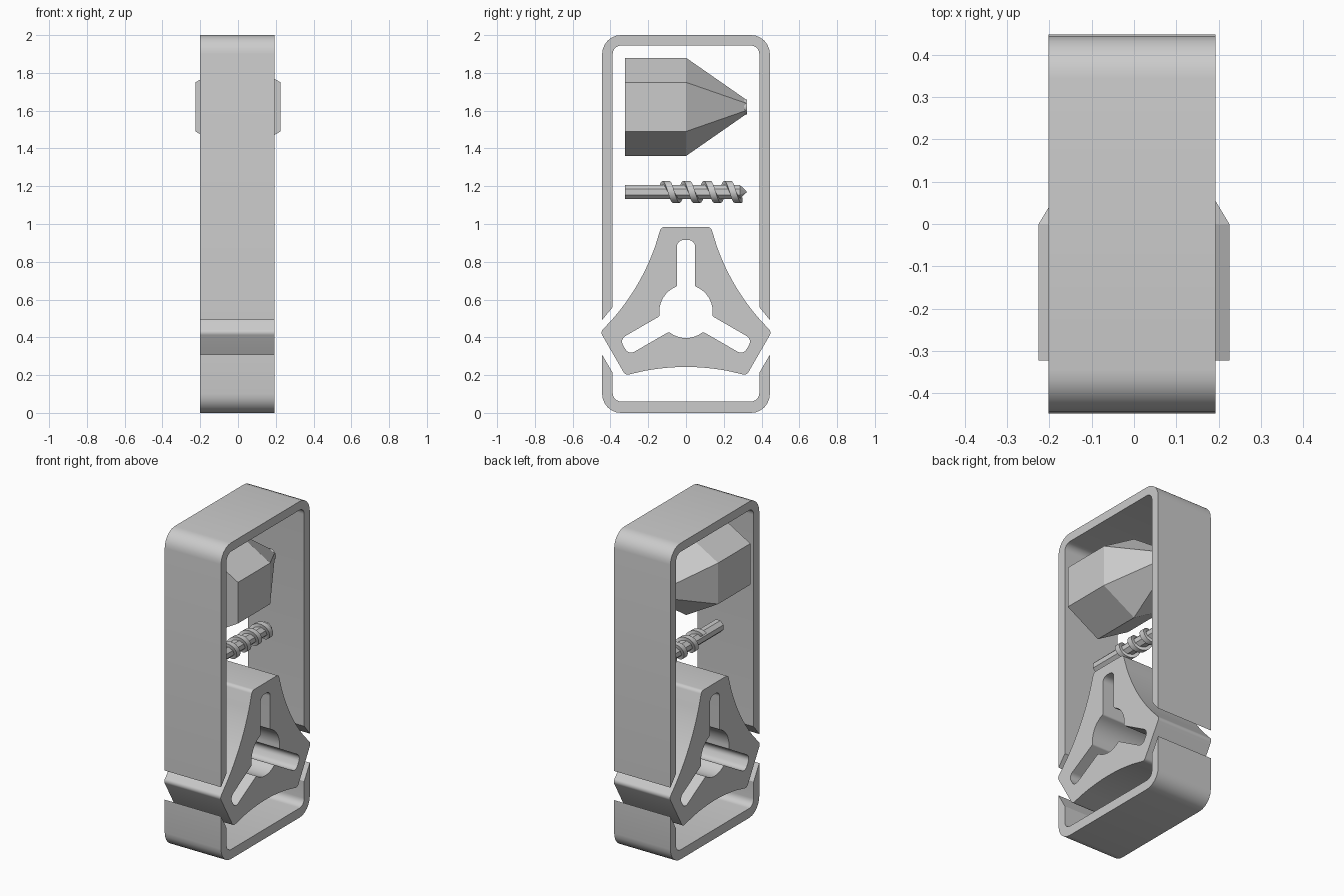
import bpy, bmesh, math
from mathutils import Vector, Matrix

cube = bpy.data.objects.get("Cube")
if cube:
    bpy.data.objects.remove(cube, do_unlink=True)

grey = bpy.data.materials.new("light_grey")
grey.use_nodes = True
grey.diffuse_color = (0.6, 0.6, 0.6, 1)
grey.node_tree.nodes["Principled BSDF"].inputs["Base Color"].default_value = (0.6, 0.6, 0.6, 1)

X_MID, DEPTH = -0.005, 0.394     # extruded parts across x


def finish(name, bm, smooth=True):
    bmesh.ops.remove_doubles(bm, verts=bm.verts, dist=0.0001)
    bmesh.ops.recalc_face_normals(bm, faces=bm.faces)
    mesh = bpy.data.meshes.new(name)
    bm.to_mesh(mesh)
    bm.free()
    mesh.materials.append(grey)
    obj = bpy.data.objects.new(name, mesh)
    bpy.context.collection.objects.link(obj)
    if smooth:
        bpy.ops.object.select_all(action='DESELECT')
        obj.select_set(True)
        bpy.context.view_layer.objects.active = obj
        bpy.ops.object.shade_smooth_by_angle(angle=math.radians(30))
    return obj


def rounded(corners, steps=6):
    """Closed outline from (y, z, radius) corners with filleted corners."""
    out = []
    for i, (y, z, r) in enumerate(corners):
        p = Vector((y, z))
        if r == 0:
            out.append(p)
            continue
        a = (Vector(corners[i - 1][:2]) - p).normalized()
        b = (Vector(corners[(i + 1) % len(corners)][:2]) - p).normalized()
        half = a.angle(b) / 2
        centre = p + (a + b).normalized() * (r / math.sin(half))
        start = p + a * (r / math.tan(half)) - centre
        end = p + b * (r / math.tan(half)) - centre
        for k in range(steps + 1):
            t = k / steps
            sweep = math.pi - 2 * half
            out.append(centre + (start * math.sin((1 - t) * sweep)
                                 + end * math.sin(t * sweep)) / math.sin(sweep))
    return out


def extrude_outline(name, *outlines):
    """Plate with optional holes, extruded across x."""
    curve = bpy.data.curves.new(name, 'CURVE')
    curve.dimensions = '2D'
    curve.fill_mode = 'BOTH'
    curve.extrude = DEPTH / 2
    for pts in outlines:
        s = curve.splines.new('POLY')
        s.points.add(len(pts) - 1)
        for sp, p in zip(s.points, pts):
            sp.co = (p.x, p.y, 0, 1)
        s.use_cyclic_u = True
    tmp = bpy.data.objects.new(name + "_outline", curve)
    bpy.context.collection.objects.link(tmp)
    bpy.context.view_layer.update()
    deps = bpy.context.evaluated_depsgraph_get()
    mesh = bpy.data.meshes.new_from_object(tmp.evaluated_get(deps))
    bm = bmesh.new()
    bm.from_mesh(mesh)
    bpy.data.objects.remove(tmp, do_unlink=True)
    bpy.data.curves.remove(curve)
    bpy.data.meshes.remove(mesh)
    # outline plane becomes the y-z plane
    turn = Matrix(((0, 0, 1), (1, 0, 0), (0, 1, 0))).to_4x4()
    bm.transform(Matrix.Translation((X_MID, 0, 0)) @ turn)
    return finish(name, bm)


def skin(bm, rings):
    """Join rings of points with quads and cap both ends."""
    loops = [[bm.verts.new(p) for p in ring] for ring in rings]
    n = len(loops[0])
    for a, b in zip(loops, loops[1:]):
        for i in range(n):
            j = (i + 1) % n
            bm.faces.new((a[i], a[j], b[j], b[i]))
    bm.faces.new(loops[0])
    bm.faces.new(loops[-1])


def turned(name, sides, z, stations, phase=0.0, smooth=False):
    """Solid along y from (y, radius) stations."""
    bm = bmesh.new()
    angles = [2 * math.pi * (i + phase) / sides for i in range(sides)]
    skin(bm, [[(r * math.sin(a), y, z + r * math.cos(a)) for a in angles]
              for y, r in stations])
    return finish(name, bm, smooth)


# Frame halves: U shapes with slanted ends around the rocker
def frame_half(name, outer_end, inner_end, outer_z, inner_z):
    W, w = 0.444, 0.388
    extrude_outline(name, rounded([
        (-W, outer_end, 0), (-W, outer_z, 0.1), (W, outer_z, 0.1), (W, outer_end, 0),
        (w, inner_end, 0), (w, inner_z, 0.045), (-w, inner_z, 0.045), (-w, inner_end, 0)]))


frame_half("upper_frame", 0.492, 0.56, 2.0, 1.945)
frame_half("lower_frame", 0.308, 0.212, 0.0, 0.06)

# Three-armed rocker with a slotted centre hole
ROCKER_Z = 0.537
arm_edge, arm_end, sag = 0.132, 0.447, 0.044
slot_edge, slot_end, hole_r = 0.048, 0.378, 0.141
outer, hole = [], []
for k in range(3):
    rot = Matrix.Rotation(k * math.tau / 3, 2)
    following = Matrix.Rotation((k + 1) * math.tau / 3, 2)
    a, b = rot @ Vector((-arm_edge, arm_end)), following @ Vector((arm_edge, arm_end))
    inward = -((a + b) / 2).normalized()
    outer += [(*(rot @ Vector((arm_edge, arm_end))), 0.025), (*a, 0.025)]
    for i in range(2, 11):
        t = i / 12
        outer.append((*(a.lerp(b, t) + inward * sag * 4 * t * (1 - t)), 0))
    # slot end, then the round part up to the next slot
    hole += [(*(rot @ Vector((slot_edge, slot_end))), 0.035),
             (*(rot @ Vector((-slot_edge, slot_end))), 0.035)]
    lean = math.asin(slot_edge / hole_r)
    for i in range(9):
        ang = lean + (math.tau / 3 - 2 * lean) * i / 8
        p = rot @ Vector((-hole_r * math.sin(ang), hole_r * math.cos(ang)))
        hole.append((*p, 0.012 if i in (0, 8) else 0))
lift = Vector((0, ROCKER_Z))
extrude_outline("rocker", [p + lift for p in rounded(outer)],
                [p + lift for p in rounded(hole)])

# Pointed six-sided stub with a round nib
turned("pencil_body", 6, 1.62, [(-0.322, 0.26), (0.0, 0.26), (0.322, 0.036)])
turned("pencil_nib", 20, 1.62, [(0.27, 0.04), (0.322, 0.04)], smooth=True)

# Drill bit: shaft with a spiral ribbon
BIT_Z = 1.17
turned("bit_shaft", 8, BIT_Z, [(-0.322, 0.04), (0.285, 0.04), (0.32, 0.004)], phase=0.5)
bm = bmesh.new()
rings = []
turns, pitch, half = 3.7, 0.109, 0.018
count = 120
for i in range(count + 1):
    t = -0.15 + turns * i / count
    a = t * math.tau
    y = -0.106 + pitch * t
    rings.append([(r * math.sin(a), y + dy, BIT_Z + r * math.cos(a))
                  for r, dy in ((0.03, -half), (0.058, -half), (0.058, half), (0.03, half))])
skin(bm, rings)
finish("bit_spiral", bm)
